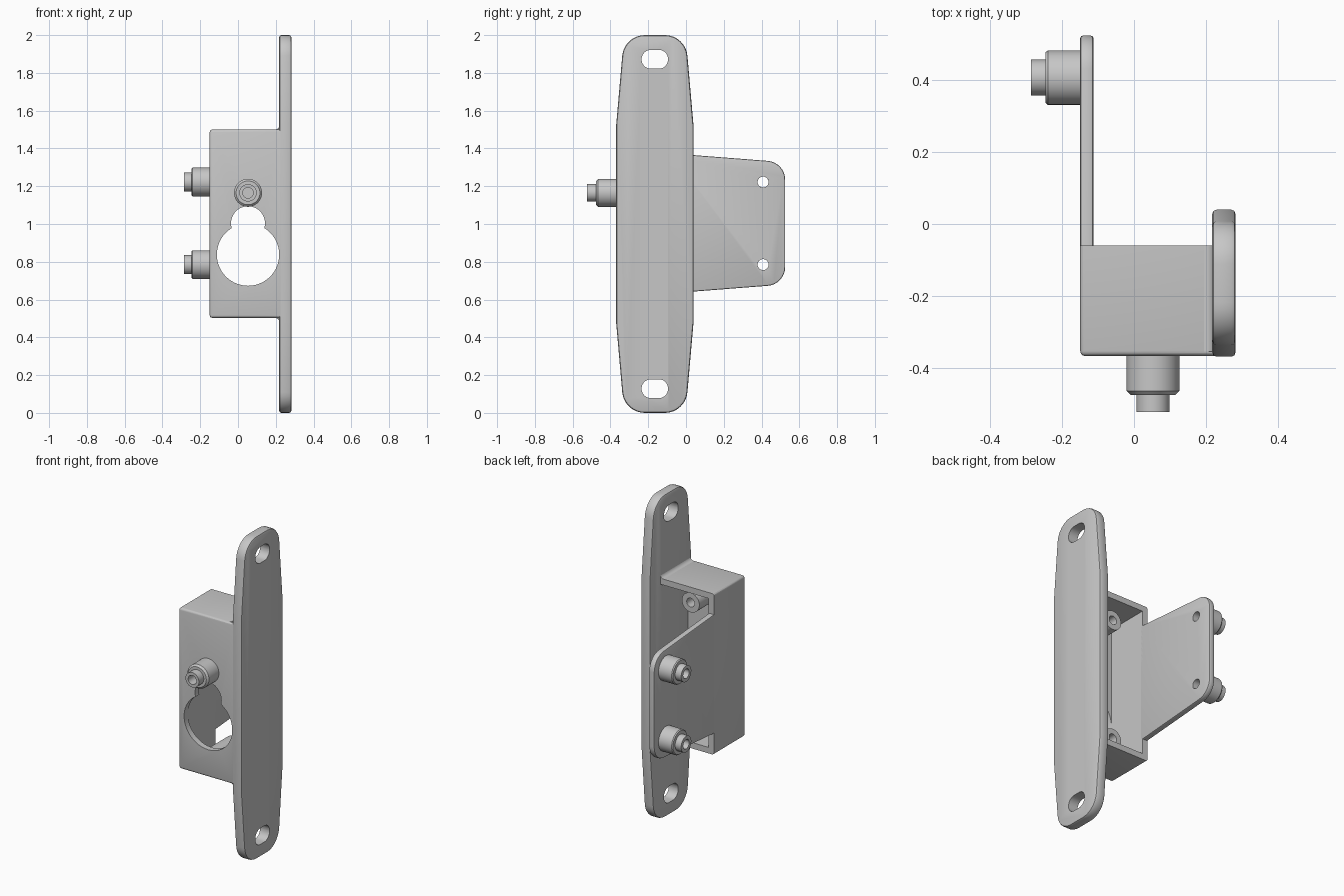
import bpy, bmesh, math
from mathutils import Vector

if "Cube" in bpy.data.objects:
    bpy.data.objects.remove(bpy.data.objects["Cube"])

grey = bpy.data.materials.new("satin_grey")
grey.use_nodes = True
colour = (0.57, 0.57, 0.57, 1)
grey.diffuse_color = colour
grey.node_tree.nodes["Principled BSDF"].inputs["Base Color"].default_value = colour


def finish(name, bm):
    bmesh.ops.remove_doubles(bm, verts=bm.verts, dist=1e-5)
    bmesh.ops.recalc_face_normals(bm, faces=bm.faces)
    mesh = bpy.data.meshes.new(name)
    bm.to_mesh(mesh)
    bm.free()
    mesh.materials.append(grey)
    ob = bpy.data.objects.new(name, mesh)
    bpy.context.collection.objects.link(ob)
    return ob


def activate(ob):
    bpy.ops.object.select_all(action='DESELECT')
    ob.select_set(True)
    bpy.context.view_layer.objects.active = ob


def smooth(ob):
    activate(ob)
    bpy.ops.object.shade_smooth_by_angle(angle=math.radians(30))


def cut(ob, cutters):
    for c in cutters:
        mod = ob.modifiers.new("cut", 'BOOLEAN')
        mod.operation, mod.solver, mod.object = 'DIFFERENCE', 'EXACT', c
        activate(ob)
        bpy.ops.object.modifier_apply(modifier=mod.name)
        bpy.data.objects.remove(c)


def rounded(corners, steps=8):
    """Outline from (u, v, radius) corners."""
    pts = []
    for i, (u, v, r) in enumerate(corners):
        p = Vector((u, v))
        if r == 0:
            pts.append(p)
            continue
        a = (Vector(corners[i - 1][:2]) - p).normalized()
        b = (Vector(corners[(i + 1) % len(corners)][:2]) - p).normalized()
        half = a.angle(b) / 2
        t = r / math.tan(half)
        c = p + (a + b).normalized() * r / math.sin(half)
        start, end = p + a * t - c, p + b * t - c
        sweep = math.pi - 2 * half
        for k in range(steps + 1):
            s = k / steps * sweep
            pts.append(c + (start * math.sin(sweep - s) + end * math.sin(s)) / math.sin(sweep))
    return pts


def circle(u, v, r, n=40):
    return [Vector((u + r * math.cos(k * math.tau / n), v + r * math.sin(k * math.tau / n)))
            for k in range(n)]


def prism(name, pts, axis, lo, hi, bevel=0):
    """Extrude a (y,z) outline along x, or an (x,z) outline along y."""
    place = (lambda p, d: (d, p[0], p[1])) if axis == 'x' else (lambda p, d: (p[0], d, p[1]))
    bm = bmesh.new()
    bottom = [bm.verts.new(place(p, lo)) for p in pts]
    top = [bm.verts.new(place(p, hi)) for p in pts]
    caps = [bm.faces.new(bottom), bm.faces.new(top)]
    for i in range(len(pts)):
        bm.faces.new((bottom[i - 1], bottom[i], top[i], top[i - 1]))
    bmesh.ops.recalc_face_normals(bm, faces=bm.faces)
    if bevel:
        rim = [e for f in caps for e in f.edges]
        bmesh.ops.bevel(bm, geom=rim, offset=bevel, segments=2, profile=0.5, affect='EDGES')
    return finish(name, bm)


def lathe(name, profile, origin, axis, n=40, closed=False):
    """Revolve (radius, height) points about an axis."""
    bm = bmesh.new()
    turn = Vector(axis).to_track_quat('Z', 'Y')
    rings = []
    for r, h in profile:
        rings.append([bm.verts.new(Vector(origin) + turn @ Vector((p.x, p.y, h)))
                      for p in circle(0, 0, max(r, 1e-7), n)])
    for j in range(0 if closed else 1, len(rings)):
        for i in range(n):
            bm.faces.new((rings[j - 1][i - 1], rings[j - 1][i], rings[j][i], rings[j][i - 1]))
    bmesh.ops.dissolve_degenerate(bm, dist=1e-6, edges=bm.edges)
    ob = finish(name, bm)
    smooth(ob)
    return ob


# Mounting plate with rounded ends and two slots
mid = -0.165
plate_half = [(0.205, 1.52, 0), (0.163, 2.0, 0.12), (-0.163, 2.0, 0.12), (-0.205, 1.52, 0)]
outline = [(mid + u, v, r) for u, v, r in plate_half]
outline += [(mid - u, 2 - v, r) for u, v, r in plate_half]
plate = prism("mounting_plate", rounded(outline), 'x', 0.218, 0.283, 0.012)
slots = []
for z in (0.128, 1.872):
    slot = [(mid + 0.07, z + 0.05, 0.049), (mid - 0.07, z + 0.05, 0.049),
            (mid - 0.07, z - 0.05, 0.049), (mid + 0.07, z - 0.05, 0.049)]
    slots.append(prism("slot_cutter", rounded(slot), 'x', 0.1, 0.4))
cut(plate, slots)
smooth(plate)

# Open-backed housing with softened outer edges
x0, x1, y0, y1, z0, z1 = -0.15, 0.225, -0.368, -0.06, 0.503, 1.5
wall = 0.037
bm = bmesh.new()
bmesh.ops.create_cube(bm, size=1)
for v in bm.verts:
    v.co = (x0 if v.co.x < 0 else x1, y0 if v.co.y < 0 else y1, z0 if v.co.z < 0 else z1)
edges = [e for e in bm.edges
         if not all(v.co.y > y1 - 0.01 for v in e.verts)
         and not all(v.co.x > x1 - 0.01 for v in e.verts)]
bmesh.ops.bevel(bm, geom=edges, offset=0.014, segments=3, profile=0.5, affect='EDGES')
housing = finish("housing", bm)
inner = [(x0 + wall, z0 + wall), (0.3, z0 + wall), (0.3, z1 - wall), (x0 + wall, z1 - wall)]
cut(housing, [prism("cavity_cutter", inner, 'y', y0 + wall, 0.1),
              prism("large_hole_cutter", circle(0.053, 0.838, 0.165, 64), 'y', -0.5, -0.2),
              prism("small_hole_cutter", circle(0.053, 1.004, 0.09, 48), 'y', -0.5, -0.2)])
smooth(housing)

# Concave fillets where the housing meets the plate
r = 0.025
for name, z, s in (("upper_fillet", z1, 1), ("lower_fillet", z0, -1)):
    arc = [(0.22 - r + r * math.sin(a), z + s * r * (1 - math.cos(a)))
           for a in (k * math.pi / 12 for k in range(7))]
    smooth(prism(name, arc + [(0.225, z + s * r), (0.225, z - s * 0.005),
                              (0.22 - r, z - s * 0.005)], 'y', y0 + 0.012, y1))

# Rear tab carried by the side wall
tab_outline = [(-0.08, 0.633, 0), (0.525, 0.68, 0.1), (0.525, 1.327, 0.1), (-0.08, 1.374, 0)]
tab = prism("rear_tab", rounded(tab_outline), 'x', x0, x0 + wall, 0.007)
pin_heights = (0.785, 1.222)
cut(tab, [prism("pin_hole_cutter", circle(0.408, z, 0.029, 24), 'x', -0.3, 0) for z in pin_heights])
smooth(tab)

# Hollow stepped pins on the tab
for name, z in zip(("lower_pin", "upper_pin"), pin_heights):
    lathe(name, [(0.029, -0.005), (0.076, -0.005), (0.076, 0.09), (0.071, 0.096), (0.05, 0.096),
                 (0.05, 0.137), (0.029, 0.137)], (x0, 0.408, z), (-1, 0, 0), closed=True)

# Stepped pin with a blind hole on the front
lathe("front_pin", [(0, -0.01), (0.074, -0.01), (0.074, 0.097), (0.063, 0.108), (0.046, 0.108),
                    (0.046, 0.156), (0.028, 0.156), (0.028, 0.05), (0, 0.05)],
      (0.053, y0, 1.165), (0, -1, 0))

# Screw bosses inside the housing
for name, z in (("lower_boss", 0.605), ("upper_boss", 1.37)):
    lathe(name, [(0, -0.01), (0.06, -0.01), (0.06, 0.21), (0.027, 0.21), (0.027, 0.05), (0, 0.05)],
          (0.053, y0 + wall, z), (0, 1, 0), n=32)
